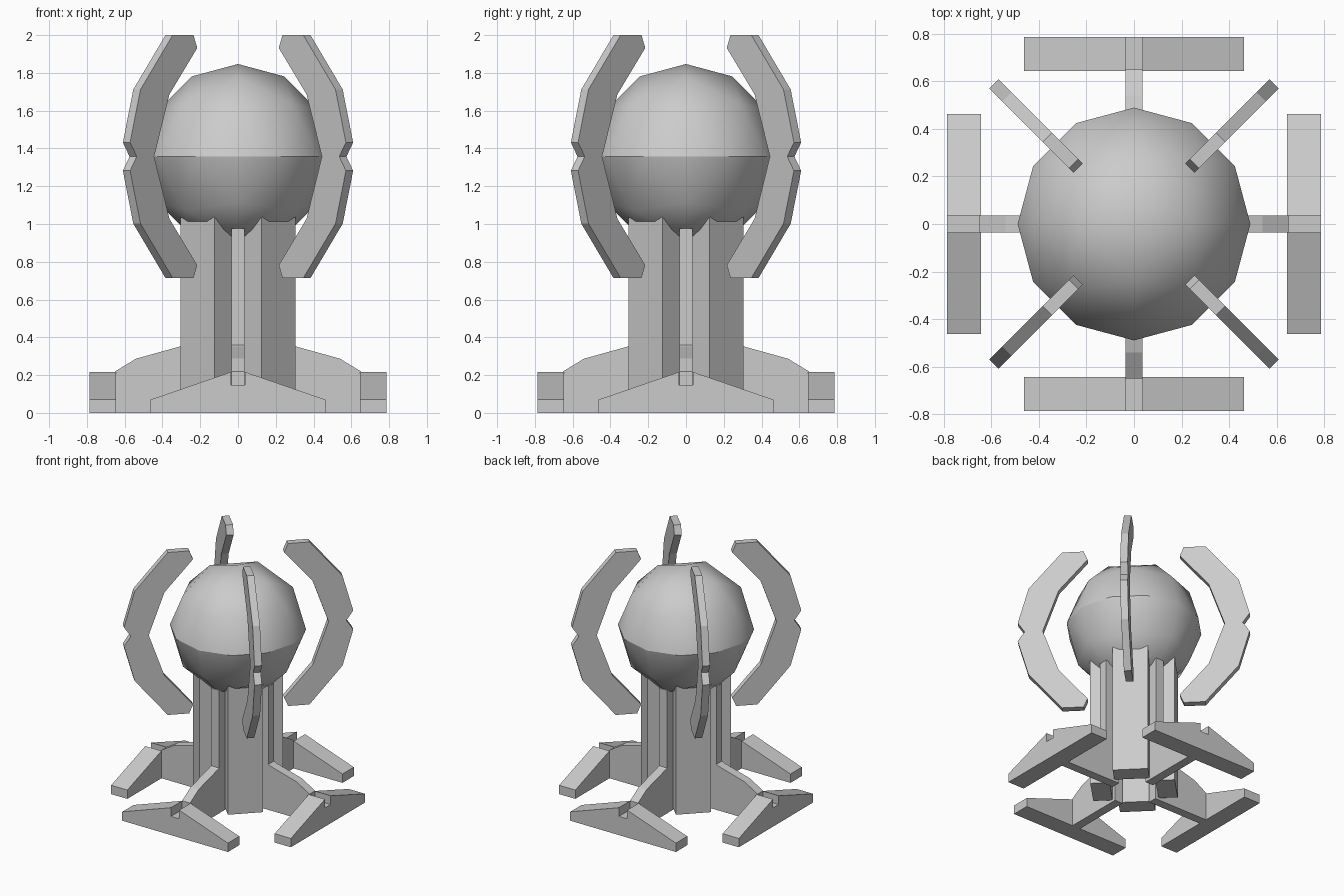
import bpy, bmesh, math
from mathutils import Vector

if "Cube" in bpy.data.objects:
    bpy.data.objects.remove(bpy.data.objects["Cube"], do_unlink=True)

# Single stone colour
stone = bpy.data.materials.new("grey_stone")
stone.use_nodes = True
colour = (0.6, 0.6, 0.6, 1)
stone.diffuse_color = colour
stone.node_tree.nodes["Principled BSDF"].inputs["Base Color"].default_value = colour


def add_object(name, mesh, angle=0):
    obj = bpy.data.objects.new(name, mesh)
    obj.rotation_euler.z = math.radians(angle)
    bpy.context.collection.objects.link(obj)
    return obj


def prism(name, profile, lo, hi, across=False):
    """Extrude an outward/up profile sideways, or a sideways/up one outward."""
    bm = bmesh.new()

    def ring(w):
        return [bm.verts.new((w, u, z) if across else (u, w, z)) for u, z in profile]
    a, b = ring(lo), ring(hi)
    bm.faces.new(a)
    bm.faces.new(b[::-1])
    for i in range(len(a)):
        j = (i + 1) % len(a)
        bm.faces.new((a[i], b[i], b[j], a[j]))
    bmesh.ops.recalc_face_normals(bm, faces=bm.faces)
    mesh = bpy.data.meshes.new(name)
    bm.to_mesh(mesh)
    bm.free()
    mesh.materials.append(stone)
    return mesh


def four_around(name, mesh, start=0):
    for label, turn in zip(("a", "b", "c", "d"), range(0, 360, 90)):
        add_object(name + "_" + label, mesh, start + turn)


# Orb: octahedron with each edge split in three, pushed onto a sphere
MID, RADIUS = 1.357, 0.49
bm = bmesh.new()
long, short = math.cos(math.pi / 6), math.sin(math.pi / 6)
points = set()
for sx in (-1, 1):
    for sy in (-1, 1):
        for sz in (-1, 1):
            c = 1 / math.sqrt(3)
            for x, y, z in ((1, 0, 0), (0, 1, 0), (0, 0, 1), (c, c, c),
                            (long, short, 0), (short, long, 0), (0, long, short),
                            (0, short, long), (long, 0, short), (short, 0, long)):
                points.add((x * sx, y * sy, z * sz))
for p in sorted(points):
    bm.verts.new(Vector(p) * RADIUS)
bmesh.ops.convex_hull(bm, input=bm.verts[:])
bmesh.ops.recalc_face_normals(bm, faces=bm.faces)
for f in bm.faces:
    f.smooth = True
# Hard seam around the equator
for e in bm.edges:
    e.smooth = not all(abs(v.co.z) < 0.001 for v in e.verts)
orb = bpy.data.meshes.new("orb")
bm.to_mesh(orb)
bm.free()
orb.materials.append(stone)
add_object("orb", orb).location.z = MID

# Diagonal column slabs around a hollow core
slab = [(0.165, 0.02), (0.304, 0.02), (0.304, 1.04), (0.165, 1.04)]
four_around("column_slab", prism("column_slab", slab, -0.127, 0.127), 45)

# Legs with a thin rib rising between the slabs
leg = [(0.17, 0), (0.65, 0), (0.65, 0.22), (0.54, 0.287), (0.305, 0.352),
       (0.29, 0.36), (0.29, 0.975), (0.17, 0.975)]
four_around("leg", prism("leg", leg, -0.035, 0.035))

# Cross feet with a slot at the peak
half = [(0.463, 0), (0.463, 0.07), (0.036, 0.217), (0.036, 0.148)]
foot = half + [(-u, z) for u, z in reversed(half)]
four_around("foot", prism("foot", foot, 0.645, 0.787, across=True))

# Curved claws around the orb, notched at mid height
outer = [(0.785, 0), (0.835, 0.075), (0.757, 0.355), (0.516, 0.643)]
inner = [(0.36, 0.643), (0.332, 0.575), (0.54, 0.33)]
upper = outer + inner
claw = upper + [(0.655, 0)] + [(r, -h) for r, h in reversed(upper[1:])]
claw = [(r, MID + h) for r, h in claw]
four_around("claw", prism("claw", claw, -0.027, 0.027), 45)
